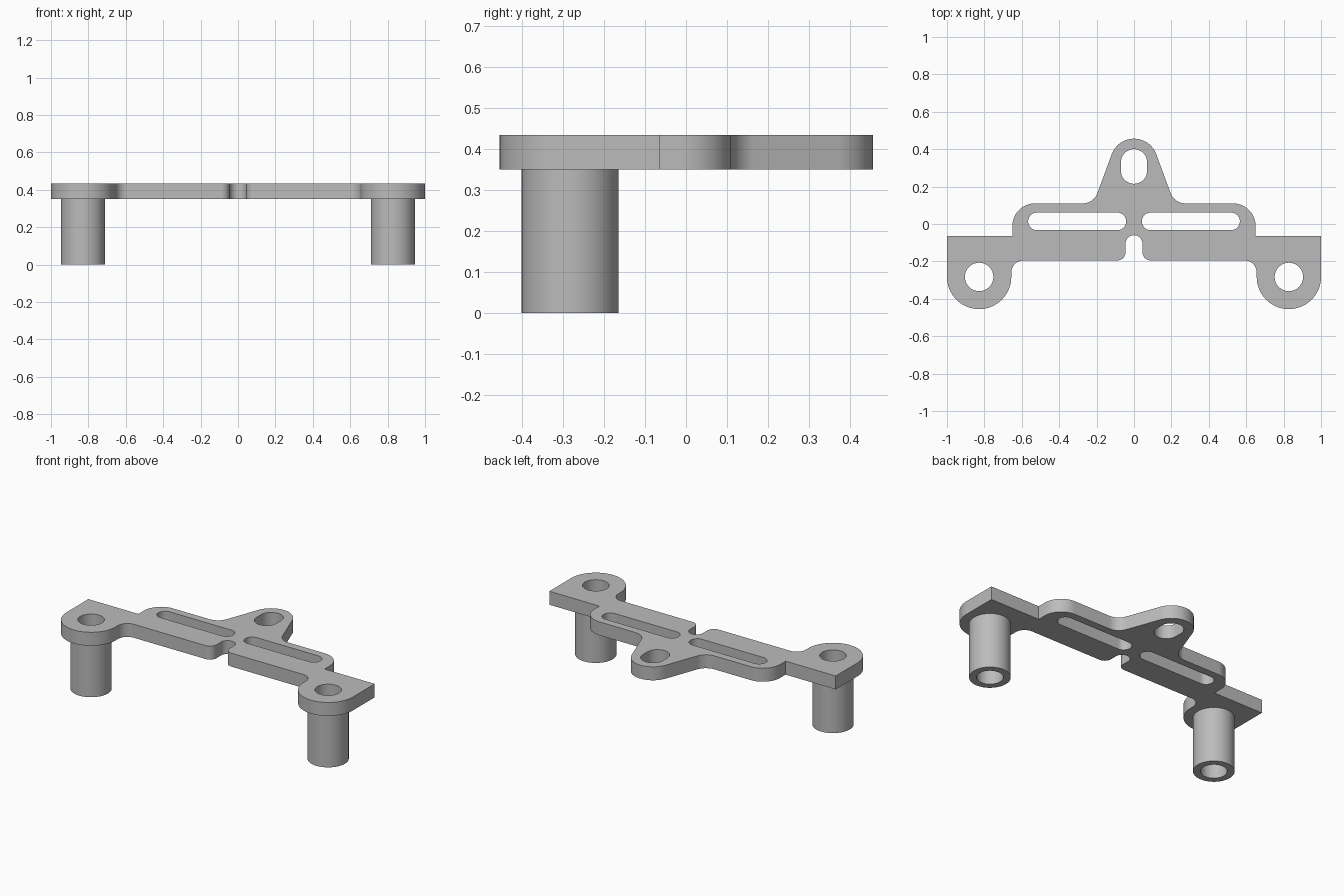
import bpy
import bmesh
from math import pi, tan
from mathutils import Matrix, Vector

cube = bpy.data.objects.get("Cube")
if cube:
    bpy.data.objects.remove(cube)

GREY = (0.5, 0.5, 0.5, 1)
metal = bpy.data.materials.new("plain grey")
metal.use_nodes = True
metal.diffuse_color = GREY
metal.node_tree.nodes["Principled BSDF"].inputs["Base Color"].default_value = GREY


def rounded(corners):
    """Round each (x, y, radius) corner of a closed polygon with an arc."""
    path = []
    for i, (x, y, r) in enumerate(corners):
        p = Vector((x, y))
        if r == 0:
            path.append(p)
            continue
        a = (Vector(corners[i - 1][:2]) - p).normalized()
        b = (Vector(corners[(i + 1) % len(corners)][:2]) - p).normalized()
        half = a.angle(b) / 2
        start = p + a * (r / tan(half))
        centre = p + (a + b).normalized() * (start - p).length / max(1e-6, (a + b).length / 2)
        # The arc turns from the incoming edge towards the outgoing edge
        turn = (pi - 2 * half) * (1 if a.x * b.y - a.y * b.x < 0 else -1)
        steps = max(6, round(abs(turn) * 10))
        spoke = start - centre
        path += [centre + Matrix.Rotation(turn * k / steps, 2) @ spoke for k in range(steps + 1)]
    return path


def box(x0, x1, y0, y1, r):
    return rounded([(x0, y0, r), (x1, y0, r), (x1, y1, r), (x0, y1, r)])


def disc(x, y, r):
    return box(x - r, x + r, y - r, y + r, r)


def slab(name, loops, z0, z1):
    """Fill an outline with holes and extrude it from z0 to z1."""
    bm = bmesh.new()
    for loop in loops:
        clean = [p for i, p in enumerate(loop) if (p - loop[i - 1]).length > 1e-4]
        verts = [bm.verts.new((p.x, p.y, z0)) for p in clean]
        for i, v in enumerate(verts):
            bm.edges.new((verts[i - 1], v))
    bmesh.ops.triangle_fill(bm, edges=bm.edges[:], use_beauty=True, normal=(0, 0, 1))
    top = bmesh.ops.extrude_face_region(bm, geom=bm.faces[:], use_keep_orig=True)["geom"]
    moved = [g for g in top if isinstance(g, bmesh.types.BMVert)]
    bmesh.ops.translate(bm, verts=moved, vec=(0, 0, z1 - z0))
    bmesh.ops.recalc_face_normals(bm, faces=bm.faces[:])
    mesh = bpy.data.meshes.new(name)
    bm.to_mesh(mesh)
    bm.free()
    mesh.materials.append(metal)
    obj = bpy.data.objects.new(name, mesh)
    bpy.context.collection.objects.link(obj)
    bpy.ops.object.select_all(action="DESELECT")
    obj.select_set(True)
    bpy.context.view_layer.objects.active = obj
    bpy.ops.object.shade_smooth_by_angle(angle=pi / 6)


PLATE_Z, TOP_Z = 0.35, 0.435
POST_X, POST_Y = 0.828, -0.283
HOLE_R, POST_R = 0.076, 0.118

# Left half of the plate outline: notch, ear, shoulder, then the flank of the tab
half = [
    (0.045, -0.06, 0.045), (0.045, -0.195, 0.045),
    (0.656, -0.195, 0.065), (0.656, -0.455, 0.172), (1, -0.455, 0.172),
    (1, -0.065, 0), (0.65, -0.065, 0),
    (0.65, 0.11, 0.12), (0.216, 0.11, 0.085),
]
tab_tip = (0, 0.697, 0.127)
outline = rounded(half + [tab_tip] + [(-x, y, r) for x, y, r in reversed(half)])

# Plate holes: tab slot, two long slots, two post holes
holes = [box(-0.07, 0.07, 0.215, 0.4, 0.07)]
for s in (1, -1):
    a, b = sorted((s * 0.042, s * 0.566))
    holes += [box(a, b, -0.033, 0.061, 0.047), disc(s * POST_X, POST_Y, HOLE_R)]
slab("mounting_plate", [outline] + holes, PLATE_Z, TOP_Z)

# Hollow posts under the ears
for side, s in (("left", 1), ("right", -1)):
    x = s * POST_X
    slab(side + "_post", [disc(x, POST_Y, POST_R), disc(x, POST_Y, HOLE_R)], 0, PLATE_Z)
